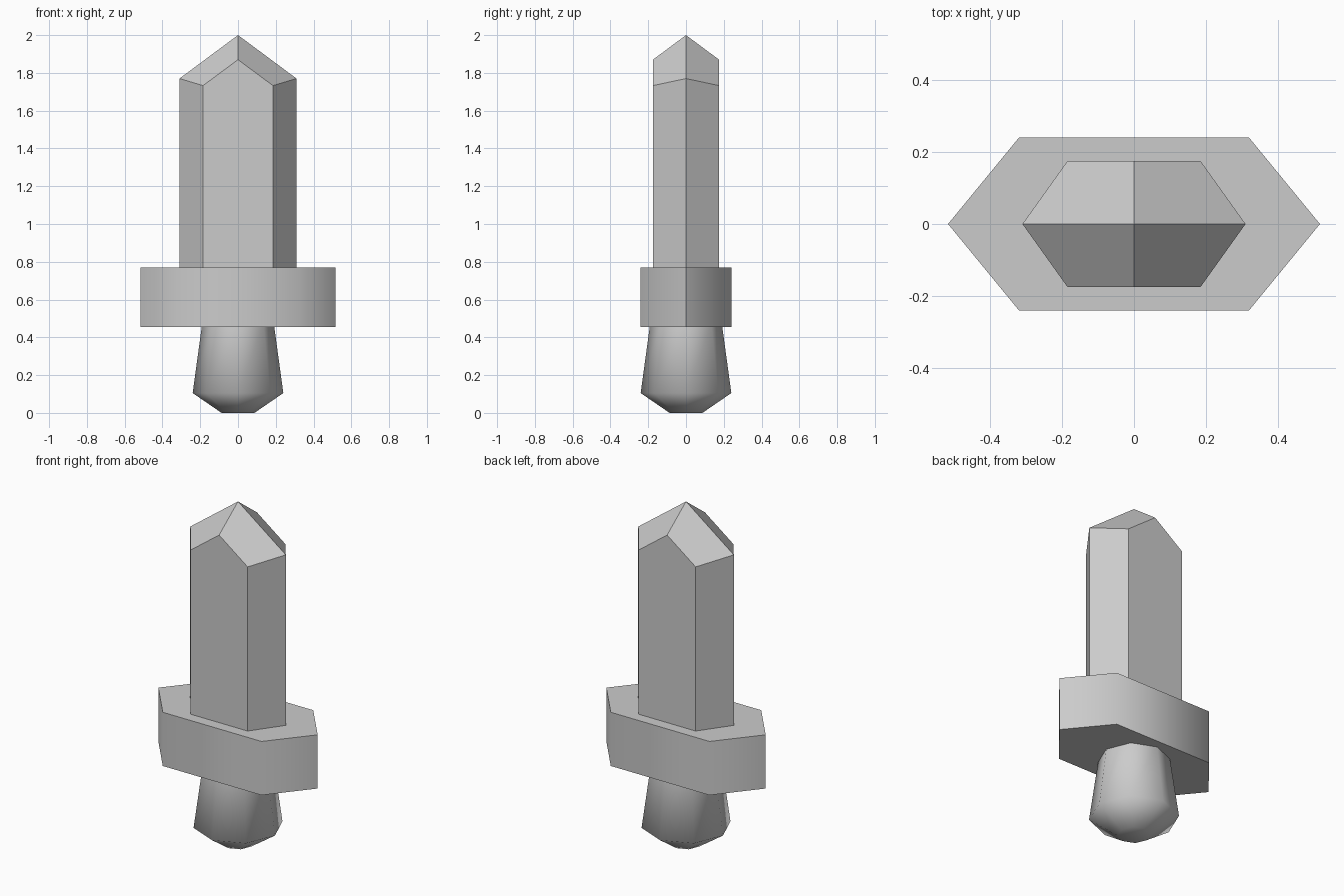
import bpy, bmesh
from math import cos, sin, pi, radians

if "Cube" in bpy.data.objects:
    bpy.data.objects.remove(bpy.data.objects["Cube"])


def loft(name, rings, cap_top=True):
    """Stack matching rings of points, bridge them and close the ends."""
    bm = bmesh.new()
    loops = [[bm.verts.new(p) for p in ring] for ring in rings]
    n = len(loops[0])
    for lo, hi in zip(loops, loops[1:]):
        for i in range(n):
            j = (i + 1) % n
            bm.faces.new((lo[i], lo[j], hi[j], hi[i]))
    bm.faces.new(loops[0][::-1])
    if cap_top:
        bm.faces.new(loops[-1])
    return bm, loops[-1], name


def finish(bm, name, smooth_angle=None):
    bmesh.ops.recalc_face_normals(bm, faces=bm.faces[:])
    mesh = bpy.data.meshes.new(name)
    bm.to_mesh(mesh)
    bm.free()
    obj = bpy.data.objects.new(name, mesh)
    bpy.context.collection.objects.link(obj)
    if smooth_angle:
        bpy.ops.object.select_all(action='DESELECT')
        obj.select_set(True)
        bpy.context.view_layer.objects.active = obj
        bpy.ops.object.shade_smooth_by_angle(angle=radians(smooth_angle))
    return obj


def circle(r, z, n=8):
    return [(r * cos(2 * pi * i / n), r * sin(2 * pi * i / n), z) for i in range(n)]


# Grip: eight-sided, flaring downward to a rounded pommel
bm, _, name = loft("grip", [circle(0.087, 0), circle(0.24, 0.105), circle(0.19, 0.47)])
finish(bm, name, 70)

# Crossguard: stretched hexagon
hexagon = [(0.517, 0), (0.32, 0.24), (-0.32, 0.24),
           (-0.517, 0), (-0.32, -0.24), (0.32, -0.24)]
bm, _, name = loft("crossguard", [[(x, y, z) for x, y in hexagon] for z in (0.455, 0.77)])
finish(bm, name, 60)

# Blade: hexagonal bar whose end is cut into four slanted facets
outline = [(0.31, 0), (0.185, 0.175), (0, 0.175), (-0.185, 0.175),
           (-0.31, 0), (-0.185, -0.175), (0, -0.175), (0.185, -0.175)]
base = [(x, y, 0.76) for x, y in outline]
shoulder = [(x, y, 2 - 0.742 * abs(x) - 0.743 * abs(y)) for x, y in outline]
bm, rim, name = loft("blade", [base, shoulder], cap_top=False)
tip = bm.verts.new((0, 0, 2))
for i in range(0, 8, 2):
    bm.faces.new((rim[i], rim[i + 1], rim[(i + 2) % 8], tip))
finish(bm, name)
